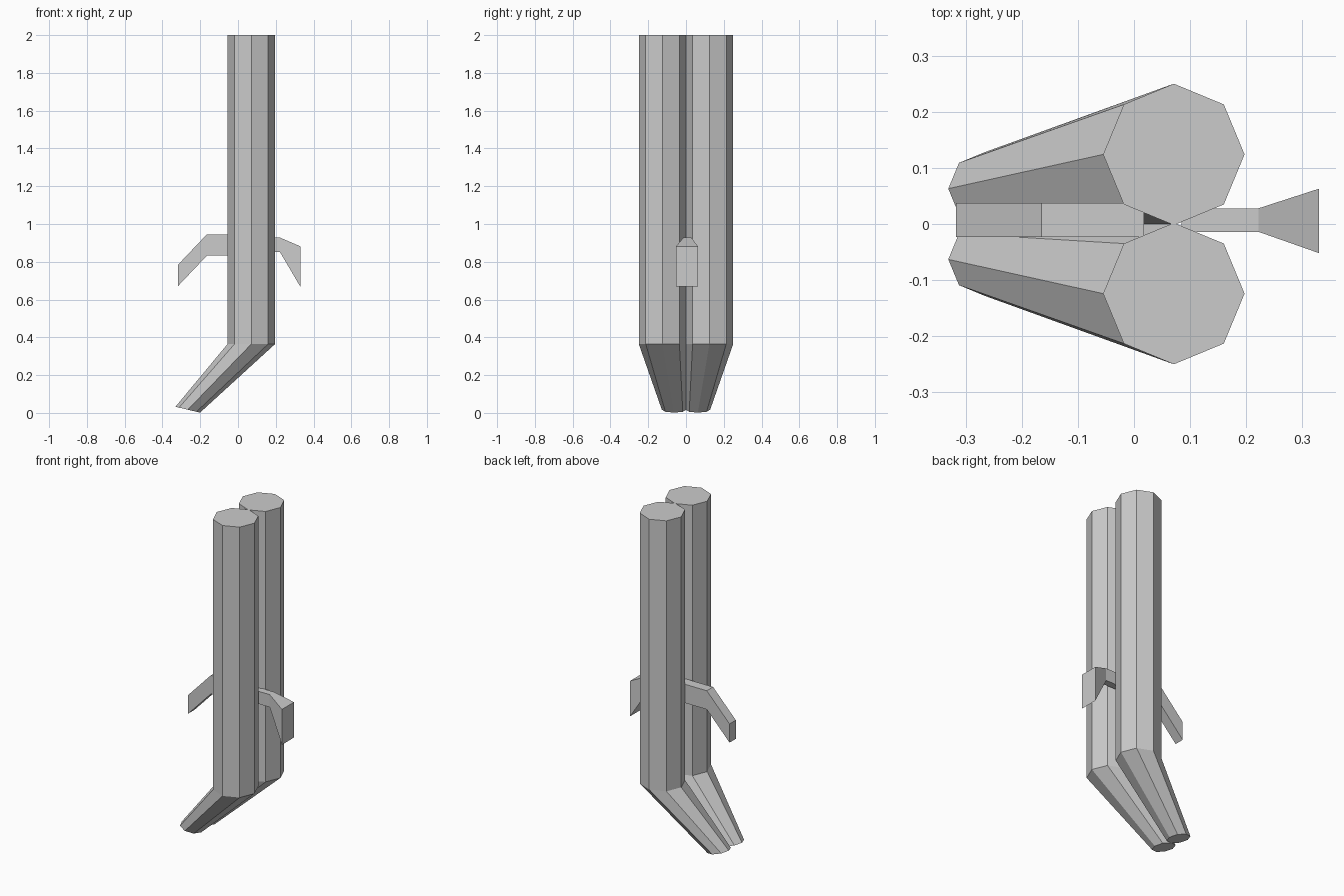
import bpy, bmesh, math

if "Cube" in bpy.data.objects:
    bpy.data.objects.remove(bpy.data.objects["Cube"])

grey = bpy.data.materials.new("light grey")
grey.diffuse_color = (0.6, 0.6, 0.6, 1)
grey.use_nodes = True
grey.node_tree.nodes["Principled BSDF"].inputs["Base Color"].default_value = grey.diffuse_color


def loft(name, rings):
    """Skin a list of equal-length point rings and cap both ends."""
    bm = bmesh.new()
    loops = [[bm.verts.new(p) for p in ring] for ring in rings]
    n = len(loops[0])
    for a, b in zip(loops, loops[1:]):
        for i in range(n):
            j = (i + 1) % n
            bm.faces.new((a[i], a[j], b[j], b[i]))
    bm.faces.new(loops[0])
    bm.faces.new(loops[-1])
    bmesh.ops.recalc_face_normals(bm, faces=bm.faces)
    mesh = bpy.data.meshes.new(name)
    bm.to_mesh(mesh)
    bm.free()
    mesh.materials.append(grey)
    obj = bpy.data.objects.new(name, mesh)
    bpy.context.collection.objects.link(obj)
    return obj


def octagon(cx, cy, cz, r, slope=0):
    """Eight-sided ring, tilted along x by the slope."""
    ring = []
    for k in range(8):
        a = k * math.pi / 4
        dx = r * math.cos(a)
        ring.append((cx + dx, cy + r * math.sin(a), cz + slope * dx))
    return ring


def section(x, y0, y1, z0, z1):
    """Rectangular lever section at a given x."""
    return [(x, y0, z0), (x, y1, z0), (x, y1, z1), (x, y0, z1)]


# Twin tubes: straight upper part, tapered bent foot
for side, label in ((-1, "front"), (1, "back")):
    loft(label + "_tube", [
        octagon(0.071, side * 0.124, 2.0, 0.126),
        octagon(0.071, side * 0.124, 0.365, 0.126),
        octagon(-0.266, side * 0.063, 0.017, 0.065, -0.24),
    ])

# Plain bent lever on the left
loft("left_lever", [
    section(0.018, -0.023, 0.037, 0.832, 0.945),
    section(-0.165, -0.023, 0.037, 0.832, 0.945),
    section(-0.317, -0.023, 0.037, 0.672, 0.785),
])

# Flared lever on the right
loft("right_lever", [
    section(0.085, -0.014, 0.028, 0.852, 0.928),
    section(0.222, -0.014, 0.028, 0.852, 0.928),
    section(0.33, -0.052, 0.063, 0.668, 0.882),
])
